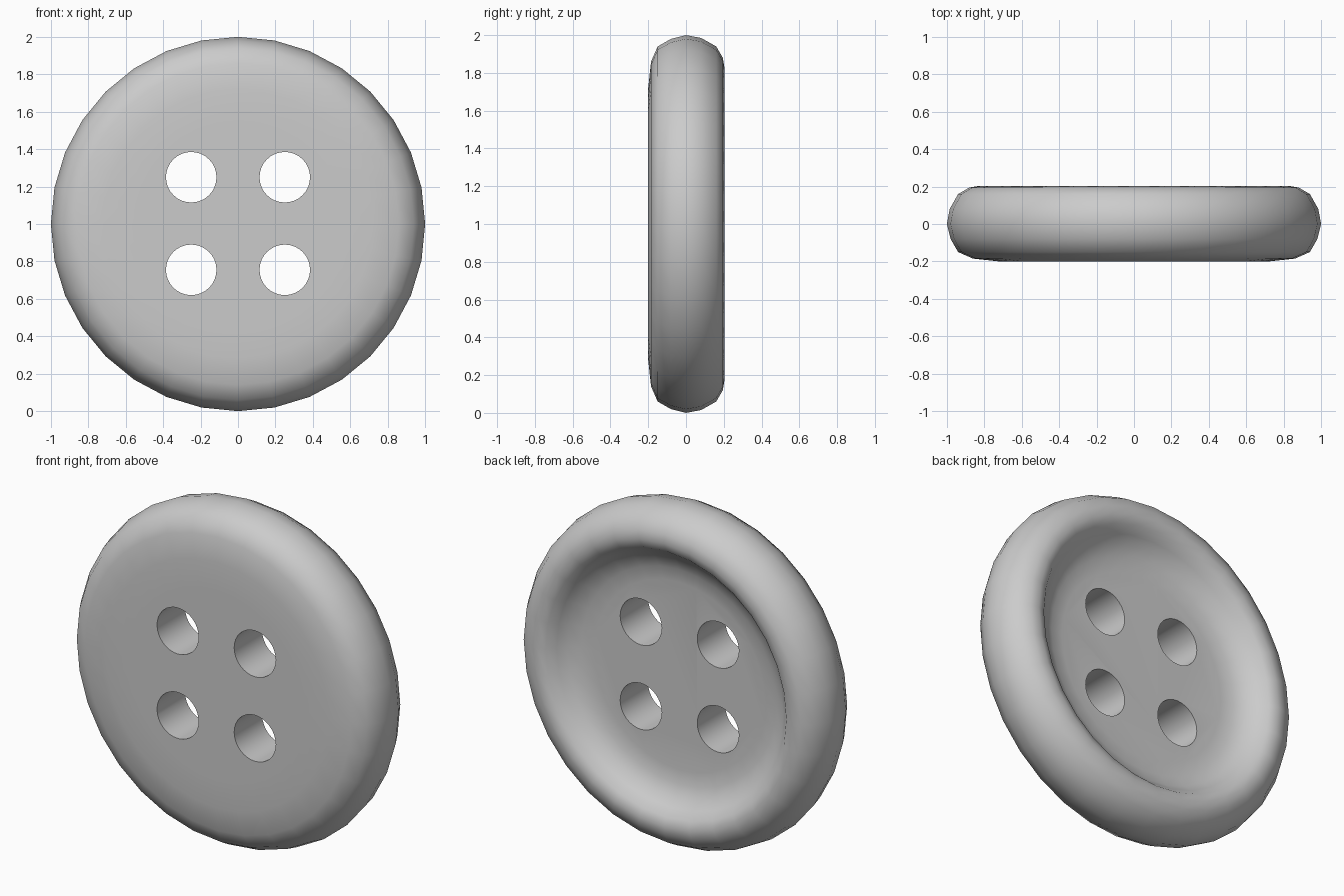
import bpy, bmesh, math
from mathutils import Matrix, Vector

cube = bpy.data.objects.get("Cube")
if cube:
    bpy.data.objects.remove(cube, do_unlink=True)

mat = bpy.data.materials.new("light grey")
mat.use_nodes = True
GREY = (0.6, 0.6, 0.6, 1)
mat.diffuse_color = GREY
mat.node_tree.nodes["Principled BSDF"].inputs["Base Color"].default_value = GREY

SEGMENTS = 32
# Radius and depth, from the flat front around the rim into the back recess
PROFILE = [(0.55, -0.2), (0.72, -0.2), (0.86, -0.185), (0.94, -0.15),
           (0.98, -0.08), (1.0, 0), (0.985, 0.08), (0.94, 0.16),
           (0.88, 0.195), (0.83, 0.203), (0.78, 0.185), (0.74, 0.14),
           (0.70, 0.1), (0.63, 0.07), (0.55, 0.06)]


def new_object(name, bm):
    mesh = bpy.data.meshes.new(name)
    bmesh.ops.recalc_face_normals(bm, faces=bm.faces)
    bm.to_mesh(mesh)
    bm.free()
    obj = bpy.data.objects.new(name, mesh)
    bpy.context.collection.objects.link(obj)
    mesh.materials.append(mat)
    return obj


# Button body: rings of the profile joined by quads, closed by flat discs
bm = bmesh.new()
rings = []
for r, y in PROFILE:
    ring = []
    for i in range(SEGMENTS):
        a = math.tau * i / SEGMENTS
        ring.append(bm.verts.new((r * math.sin(a), y, 1 + r * math.cos(a))))
    rings.append(ring)
for a, b in zip(rings, rings[1:]):
    for i in range(SEGMENTS):
        j = (i + 1) % SEGMENTS
        bm.faces.new((a[i], a[j], b[j], b[i]))
bm.faces.new(rings[0])
bm.faces.new(rings[-1])
button = new_object("button", bm)

# Four thread holes
bm = bmesh.new()
for x in (-0.25, 0.25):
    for z in (0.755, 1.25):
        place = Matrix.Translation(Vector((x, 0, z))) @ Matrix.Rotation(math.pi / 2, 4, "X")
        bmesh.ops.create_cone(bm, cap_ends=True, segments=32, radius1=0.135,
                              radius2=0.135, depth=1, matrix=place)
cutter = new_object("thread_hole_cutter", bm)
cutter.hide_render = True

cut = button.modifiers.new("thread_holes", "BOOLEAN")
cut.operation = "DIFFERENCE"
cut.solver = "EXACT"
cut.object = cutter
bpy.ops.object.select_all(action="DESELECT")
button.select_set(True)
bpy.context.view_layer.objects.active = button
bpy.ops.object.modifier_apply(modifier=cut.name)
bpy.data.objects.remove(cutter, do_unlink=True)
bpy.ops.object.shade_smooth_by_angle(angle=math.radians(45))
